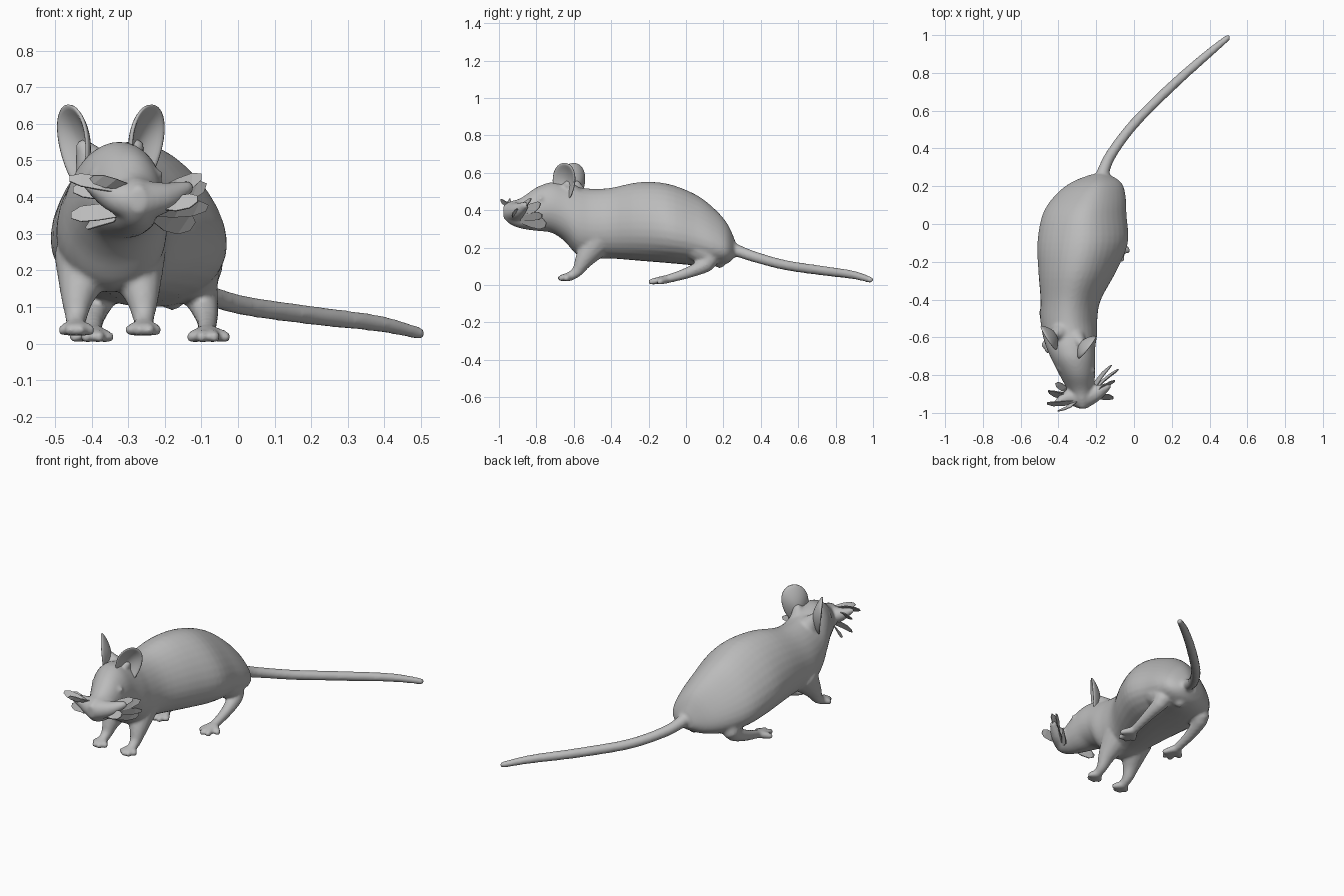
import bpy, bmesh, math
from mathutils import Vector, Matrix, Quaternion

cube = bpy.data.objects.get("Cube")
if cube:
    bpy.data.objects.remove(cube, do_unlink=True)

grey = bpy.data.materials.new("plain_grey")
grey.use_nodes = True
tone = (0.5, 0.5, 0.5, 1)
grey.diffuse_color = tone
grey.node_tree.nodes["Principled BSDF"].inputs["Base Color"].default_value = tone


def spline(rows, steps):
    """Smooth in-between rows through the given rows."""
    out = []
    for i in range(len(rows) - 1):
        a, b = rows[max(i - 1, 0)], rows[i]
        c, d = rows[i + 1], rows[min(i + 2, len(rows) - 1)]
        for s in range(steps):
            t = s / steps
            out.append([q + t * ((r - p) + t * (2 * p - 5 * q + 4 * r - u + t * (3 * (q - r) + u - p))) / 2
                        for p, q, r, u in zip(a, b, c, d)])
    out.append(list(rows[-1]))
    return out


def loft(bm, rings):
    """Closed skin over rings of points."""
    rings = [[bm.verts.new(p) for p in ring] for ring in rings]
    sides = len(rings[0])
    for p, q in zip(rings, rings[1:]):
        for k in range(sides):
            n = (k + 1) % sides
            bm.faces.new((p[k], p[n], q[n], q[k]))
    bm.faces.new(rings[0][::-1])
    bm.faces.new(rings[-1])


def turn(sides):
    return [math.tau * k / sides for k in range(sides)]


def dome(end, inner):
    """Shrinking rings that round off a limb end, outermost first."""
    (p, r), (q, _) = end, inner
    out = (p - q).normalized()
    return [(p + out * r * math.sin(a), r * math.cos(a)) for a in (1.4, 1, .5)]


def limb(bm, rows, steps=4):
    """Round tube with domed ends: x, y, z, radius."""
    path = [(Vector(r[:3]), r[3]) for r in spline(rows, steps)]
    path = dome(path[0], path[1]) + path + dome(path[-1], path[-2])[::-1]
    frame, last, rings = Quaternion(), Vector((0, 0, 1)), []
    for i, (p, r) in enumerate(path):
        ahead = path[min(i + 1, len(path) - 1)][0] - path[max(i - 1, 0)][0]
        frame = last.rotation_difference(ahead) @ frame
        last = ahead
        rings.append([p + frame @ Vector((r * math.cos(a), r * math.sin(a), 0))
                      for a in turn(14)])
    loft(bm, rings)


def mirrored(rows, axis):
    return [(2 * axis - r[0], *r[1:]) for r in rows]


def finish(bm, name, smooth=True):
    mesh = bpy.data.meshes.new(name)
    bm.to_mesh(mesh)
    bm.free()
    mesh.materials.append(grey)
    for poly in mesh.polygons:
        poly.use_smooth = smooth
    obj = bpy.data.objects.new(name, mesh)
    bpy.context.collection.objects.link(obj)
    return obj


def thicken(obj, amount):
    shell = obj.modifiers.new("thickness", 'SOLIDIFY')
    shell.thickness = amount
    shell.offset = 0


# Body and head: y, centre x, half width, bottom, top
torso = [
    (.262, -.18, .045, .15, .24), (.22, -.2, .125, .115, .33),
    (.15, -.232, .178, .1, .41), (.05, -.262, .213, .105, .485),
    (-.1, -.272, .232, .118, .542), (-.25, -.3, .202, .13, .55),
    (-.4, -.335, .158, .142, .52), (-.5, -.345, .15, .14, .515),
    (-.58, -.34, .145, .16, .525), (-.65, -.335, .13, .235, .545),
    (-.72, -.32, .115, .28, .55), (-.8, -.3, .094, .29, .522),
    (-.88, -.283, .068, .302, .467), (-.94, -.275, .047, .325, .447),
    (-.977, -.272, .022, .36, .427)]


def body_ring(y, cx, hw, low, high):
    """Pear-shaped section, heavier low down towards the rump."""
    pear = max(.05, .3 + .35 * y)
    return [(cx + hw * math.cos(a) * (1 - pear * math.sin(a)), y,
             (low + high) / 2 + (high - low) / 2 * math.sin(a)) for a in turn(32)]


bm = bmesh.new()
loft(bm, [body_ring(*row) for row in spline(torso, 4)])

# Tail
limb(bm, [(-.18, .2, .205, .05), (-.165, .27, .185, .034), (-.12, .37, .15, .029),
          (0, .53, .107, .027), (.2, .73, .077, .026), (.38, .89, .055, .023),
          (.495, .985, .028, .017)], 6)

# Front legs and toes
foreleg = [(-.285, -.48, .23, .09), (-.263, -.545, .135, .05),
           (-.258, -.58, .075, .031), (-.257, -.62, .046, .025)]
paw = [(-.293, -.65), (-.27, -.67), (-.243, -.668), (-.224, -.64)]
# Hind legs and toes
hindleg = [(-.13, .07, .2, .085), (-.1, .12, .125, .048),
           (-.085, .02, .07, .031), (-.085, -.1, .032, .023)]
foot = [(-.125, -.155), (-.1, -.185), (-.065, -.185), (-.035, -.14)]
for leg, toes, axis, floor in ((foreleg, paw, -.35, .037), (hindleg, foot, -.24, .018)):
    rows = [leg] + [[leg[-1], (x, y, floor, .017)] for x, y in toes]
    for r in rows:
        limb(bm, r)
        limb(bm, mirrored(r, axis))

# Eyes and rump bump
for p, r in (((-.222, -.775, .46), .018), ((-.39, -.765, .46), .018),
             ((-.18, .18, .125), .035)):
    bmesh.ops.create_icosphere(bm, subdivisions=2, radius=r, matrix=Matrix.Translation(p))

# Ear roots
limb(bm, [(-.305, -.61, .49, .055), (-.28, -.632, .535, .025)])
limb(bm, [(-.395, -.58, .49, .055), (-.42, -.585, .535, .025)])

# Muzzle sides
limb(bm, [(-.26, -.92, .39, .055), (-.2, -.895, .4, .042), (-.14, -.86, .425, .02)])
limb(bm, [(-.29, -.92, .39, .055), (-.35, -.92, .405, .04), (-.41, -.945, .435, .016)])

# Fuse everything into one soft skin
bmesh.ops.recalc_face_normals(bm, faces=bm.faces[:])
body = finish(bm, "mouse_body")
remesh = body.modifiers.new("fuse", 'REMESH')
remesh.mode = 'VOXEL'
remesh.voxel_size = 0.009
remesh.use_smooth_shade = True
relax = body.modifiers.new("relax", 'SMOOTH')
relax.factor = 0.5
relax.iterations = 5


def ear(name, centre, along, normal, lean):
    """Cupped oval dish, narrower at the base."""
    centre, up = Vector(centre), Vector((lean, .03, 1))
    along, normal = Vector(along).normalized(), Vector(normal).normalized()
    bm = bmesh.new()
    rings = []
    for t in (.1, .3, .55, .8, 1):
        rings.append([bm.verts.new(
            centre + along * (.083 * t * math.cos(a) * (.88 + .2 * math.sin(a)))
            + up * (.112 * t * math.sin(a)) + normal * (.04 * t * t)) for a in turn(24)])
    bm.faces.new(rings[0])
    for p, q in zip(rings, rings[1:]):
        for k in range(24):
            n = (k + 1) % 24
            bm.faces.new((p[k], q[k], q[n], p[n]))
    obj = finish(bm, name)
    thicken(obj, .012)
    soft = obj.modifiers.new("round", 'SUBSURF')
    soft.levels = soft.render_levels = 1


ear("left_ear", (-.28, -.631, .543), (.6, .8, 0), (.8, -.6, 0), .12)
ear("right_ear", (-.418, -.584, .543), (-.53, .85, 0), (-.85, -.53, 0), -.12)


def whiskers(name, leaves):
    """Thin bent leaves: root, tip, half-width direction."""
    bm = bmesh.new()
    for root, tip, side in leaves:
        root, tip, side = Vector(root), Vector(tip), Vector(side)
        bend = side.cross(tip - root).normalized() * .008
        pairs = []
        for t, w in ((0, .6), (.45, 1), (.8, .95), (1, .4)):
            p = root.lerp(tip, t) + bend * math.sin(t * math.pi)
            pairs.append((bm.verts.new(p - side * w), bm.verts.new(p + side * w)))
        for p, q in zip(pairs, pairs[1:]):
            bm.faces.new((p[0], p[1], q[1], q[0]))
    thicken(finish(bm, name, False), .004)


whiskers("left_whiskers", [
    ((-.22, -.91, .41), (-.1, -.83, .455), (0, .01, .022)),
    ((-.22, -.9, .39), (-.09, -.78, .425), (.01, .01, .03)),
    ((-.22, -.92, .38), (-.11, -.92, .395), (0, .015, .02)),
    ((-.22, -.89, .36), (-.085, -.77, .37), (.01, 0, .022)),
    ((-.22, -.88, .35), (-.125, -.75, .32), (.02, .01, .03))])
whiskers("right_whiskers", [
    ((-.31, -.94, .42), (-.46, -.95, .45), (0, .012, .018)),
    ((-.31, -.94, .43), (-.4, -.99, .455), (.015, 0, .012)),
    ((-.32, -.92, .4), (-.45, -.89, .42), (0, .015, .02)),
    ((-.32, -.9, .36), (-.455, -.885, .35), (0, .01, .022)),
    ((-.33, -.89, .345), (-.41, -.84, .325), (.015, .01, .022))])
